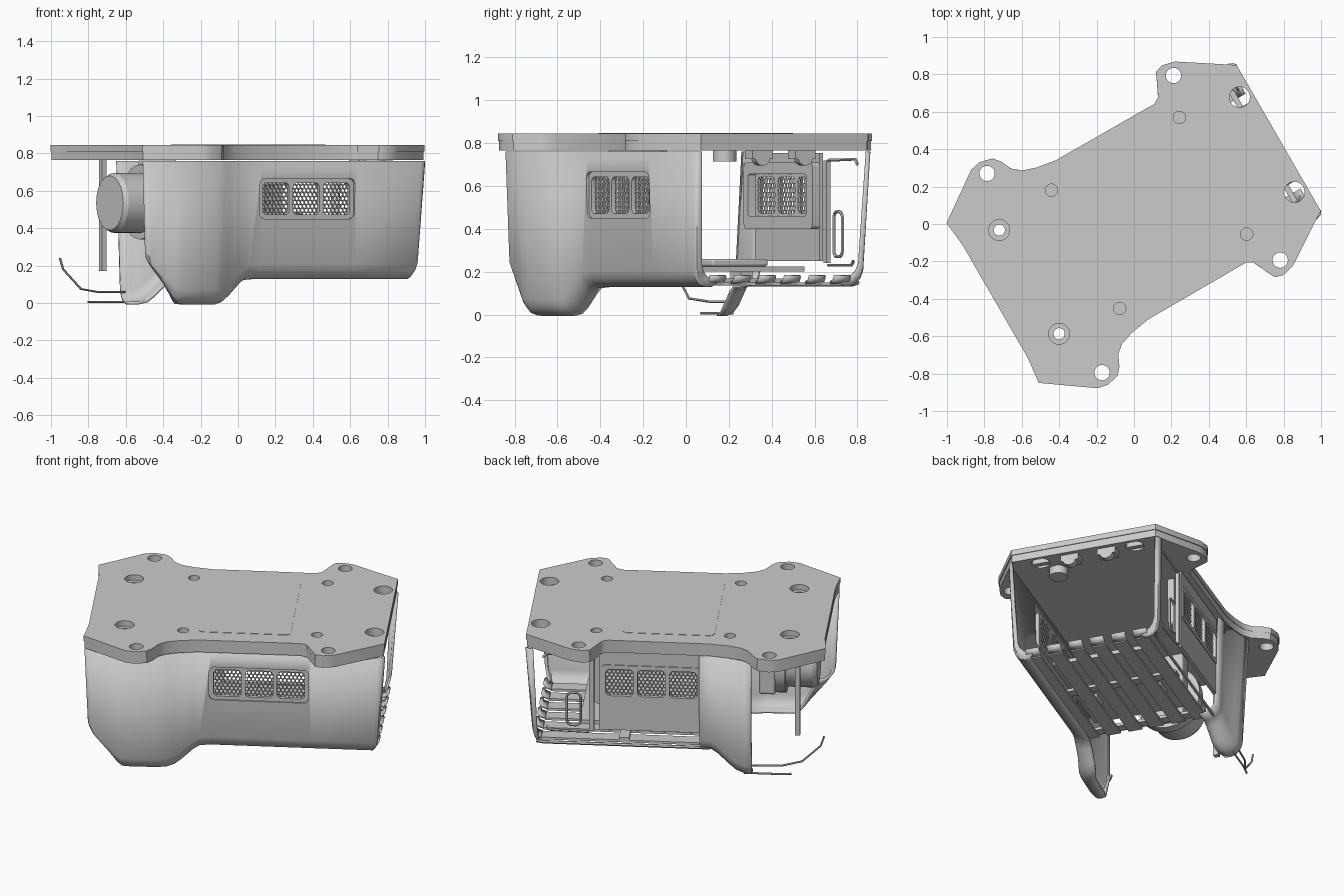
import bpy, bmesh, math
from mathutils import Matrix, Vector

if "Cube" in bpy.data.objects:
    bpy.data.objects.remove(bpy.data.objects["Cube"])

def material(name, c):
    m = bpy.data.materials.new(name)
    m.use_nodes = True
    m.diffuse_color = (c, c, c, 1)
    m.node_tree.nodes["Principled BSDF"].inputs["Base Color"].default_value = (c, c, c, 1)
    return m

GREY = material("housing grey", 0.6)
TURN = math.radians(30)          # the housing sits diagonally
parts = []

def add(name, mesh):
    ob = bpy.data.objects.new(name, mesh)
    bpy.context.collection.objects.link(ob)
    mesh.materials.clear()
    mesh.materials.append(GREY)
    ob.rotation_euler.z = TURN
    ob.location = Matrix.Rotation(TURN, 3, 'Z') @ Vector((0, 0.012, 0))
    parts.append(ob)
    return ob

def from_bmesh(name, bm):
    bmesh.ops.recalc_face_normals(bm, faces=bm.faces)
    mesh = bpy.data.meshes.new(name)
    bm.to_mesh(mesh)
    bm.free()
    return add(name, mesh)

def box(name, lo, hi, bevel=0):
    bm = bmesh.new()
    lo, hi = Vector(lo), Vector(hi)
    bmesh.ops.create_cube(bm, size=1, matrix=Matrix.Translation((lo + hi) / 2) @ Matrix.Diagonal((hi - lo).to_4d()))
    ob = from_bmesh(name, bm)
    if bevel:
        mod = ob.modifiers.new("Bevel", 'BEVEL')
        mod.width, mod.segments = bevel, 3
    return ob

def cylinder(name, start, end, r1, r2=None):
    start, end = Vector(start), Vector(end)
    axis = end - start
    mat = Matrix.Translation((start + end) / 2) @ axis.to_track_quat('Z', 'Y').to_matrix().to_4x4()
    bm = bmesh.new()
    bmesh.ops.create_cone(bm, cap_ends=True, segments=40, radius1=r1, radius2=r1 if r2 is None else r2,
                          depth=axis.length, matrix=mat)
    return from_bmesh(name, bm)

def curve_mesh(name, curve, mat=Matrix()):
    tmp = bpy.data.objects.new(name, curve)
    bpy.context.collection.objects.link(tmp)
    mesh = bpy.data.meshes.new_from_object(tmp.evaluated_get(bpy.context.evaluated_depsgraph_get()))
    bpy.data.objects.remove(tmp)
    mesh.transform(mat)
    return add(name, mesh)

def make_curve(name, loops, dims, closed):
    cu = bpy.data.curves.new(name, 'CURVE')
    cu.dimensions = dims
    for pts in loops:
        sp = cu.splines.new('POLY')
        sp.points.add(len(pts) - 1)
        for p, co in zip(sp.points, pts):
            p.co = (*co, 1) if len(co) == 3 else (*co, 0, 1)
        sp.use_cyclic_u = closed
    return cu

def slab(name, loops, low, high, mat=Matrix()):
    cu = make_curve(name, loops, '2D', True)
    cu.fill_mode = 'BOTH'
    cu.extrude = (high - low) / 2
    return curve_mesh(name, cu, mat @ Matrix.Translation((0, 0, (low + high) / 2)))

def wire(name, pts, radius=0.008, closed=False):
    cu = make_curve(name, [pts], '3D', closed)
    cu.bevel_depth, cu.bevel_resolution = radius, 1
    return curve_mesh(name, cu)

def circle(x, y, r, n=32):
    return [(x + r * math.cos(i * math.tau / n), y + r * math.sin(i * math.tau / n)) for i in range(n)]

def rounded(x0, x1, y0, y1, r):
    pts = []
    for k, (cx, cy) in enumerate(((x1 - r, y1 - r), (x0 + r, y1 - r), (x0 + r, y0 + r), (x1 - r, y0 + r))):
        pts += [(cx + r * math.cos((k + i / 5) * math.pi / 2), cy + r * math.sin((k + i / 5) * math.pi / 2)) for i in range(6)]
    return pts

# Top plate with four ears, two layers so the small holes stay blind
half = [(-.85, .35), (-.866, .493), (-.608, .675), (-.55, .687), (-.48, .67), (-.45, .635), (-.42, .572),
        (-.375, .535), (-.3, .51), (-.19, .492), (.415, .49), (.45, .51), (.51, .635), (.555, .648), (.625, .63), (.9, .45)]
outline = half + [(u, -w) for u, w in reversed(half)]
lower = [(u * .995, w * .993) for u, w in outline]
through, blind, counter = [], [], []
for s in (1, -1):
    through += [circle(-.545, s * .615, .041), circle(.58, s * .57, .041), circle(.828, s * .293, .055)]
    blind += [circle(-.292, s * .365, .033), circle(.495, s * .36, .033)]
    counter.append((-.64, s * .32))
wide = [circle(*c, .056) for c in counter]
narrow = [circle(*c, .03) for c in counter]
slab("top_plate", [outline] + through + blind + wide, .81, .845)
slab("top_plate_base", [lower] + through + narrow, .765, .81)
slab("top_panel", [rounded(-.2, .34, -.38, .38, .03)], .845, .847)
for s in (1, -1):
    box("plate_hole_clip", (.79, s * .293 - .05, .77), (.82, s * .293 + .05, .80))

# Side shell: nearly upright columns (u, w, lower edge), rounded in at the lower edge;
# the wall passes inside the ears and drops into a tapered leg
columns = [(.898, .445, .17), (.885, .463, .145), (.86, .472, .135), (.47, .472, .135), (-.12, .472, .135),
           (-.19, .476, .13), (-.23, .483, .105), (-.3, .50, .04), (-.34, .512, .01), (-.38, .528, 0), (-.43, .543, 0),
           (-.59, .548, 0), (-.655, .54, .003), (-.69, .533, .025), (-.835, .495, .175), (-.858, .48, .21)]

def shell(name, cols, side):
    bm = bmesh.new()
    grid = []
    for u, w, zb in cols:
        tuck = .02 + (.135 - min(zb, .135)) * .15     # legs lean in a little more
        lean = .055 * max(0, (u - .8) / .1)           # the open end slopes back
        turn = min(1, max(0, (-u - .6) / .25))        # the leg corner tucks in along its length
        rows = [(0, .76, 0), (tuck, zb + .07, .7), (tuck + .012, zb + .035, .85), (tuck + .035, zb + .01, 1),
                (tuck + .065, zb, 1), (tuck + .1, zb, 1)]
        grid.append([bm.verts.new((u - lean * k + turn * d, side * (w - d * (1 - turn * .5)), z)) for d, z, k in rows])
    for a, b in zip(grid, grid[1:]):
        for i in range(len(a) - 1):
            bm.faces.new((a[i], a[i + 1], b[i + 1], b[i]))
    ob = from_bmesh(name, bm)
    mod = ob.modifiers.new("Thickness", 'SOLIDIFY')
    mod.thickness, mod.offset = .014, 0
    return ob

def cut_vent(ob, side):
    cutter = box("vent_cutter", (-.13, side * .45 - .1, .45), (.455, side * .45 + .1, .665), .03)
    cutter.hide_render = True
    cutter.hide_viewport = True
    cutter.display_type = 'WIRE'
    mod = ob.modifiers.new("Vent", 'BOOLEAN')
    mod.operation, mod.object = 'DIFFERENCE', cutter

def upright(v):
    return Matrix.Translation((0, v, 0)) @ Matrix.Rotation(math.pi / 2, 4, 'X')

# Vent: three rounded windows with honeycomb mesh
def vent(side):
    spans = [(-.105 + .187 * i, .057 + .187 * i) for i in range(3)]
    slab("vent_frame", [rounded(-.135, .46, .445, .67, .03)] + [rounded(a, b, .472, .643, .025) for a, b in spans],
         -.012, .012, upright(side * .448))
    bm = bmesh.new()
    r = .014
    for a, b in spans:
        for j in range(9):
            for i in range(7):
                x, z = a + .008 + (i + j % 2 / 2) * r * math.sqrt(3), .475 + j * r * 1.5
                bm.faces.new([bm.verts.new((x + r * math.sin(k * math.pi / 3), side * .44, z + r * math.cos(k * math.pi / 3)))
                              for k in range(6)])
    bmesh.ops.remove_doubles(bm, verts=bm.verts, dist=.001)
    mod = from_bmesh("vent_mesh", bm).modifiers.new("Wire", 'WIREFRAME')
    mod.thickness = .009

cut_vent(shell("side_shell", columns, -1), -1)
shell("rear_flare", columns[4:11], 1)
shell("rear_corner_post", columns[:3], 1)
cut_vent(box("rear_panel", (-.13, .435, .25), (.47, .455, .755)), 1)
for s in (1, -1):
    vent(s)
slab("filter_frame", [rounded(-.14, .5, .4, .71, .02), rounded(-.1, .44, .46, .655, .01)], -.02, .02, upright(.4))

# Thin rim tracing the open side and the open foot
wire("rear_rim", [(.84, .43, .15), (.8, .42, .14), (-.18, .42, .14)], .01)
wire("foot_rim", [(-.85, .42, .24), (-.83, .42, .18), (-.72, .42, .075), (-.6, .46, .06), (-.42, .47, .06)], .006)
wire("foot_base_rim", [(-.66, .45, .006), (-.58, .46, .006), (-.38, .46, .006)], .006)
wire("latch_loop", [(u, .45, z) for u, z in rounded(.58, .66, .27, .48, .03)], .008, True)
box("latch_bar", (.5, .44, .24), (.53, .46, .72))
wire("latch_top", [(.53, .45, .72), (.78, .45, .725), (.8, .45, .7)], .008)
wire("latch_bottom", [(.53, .45, .23), (.76, .44, .23), (.78, .44, .25)], .008)

# Floor slats with upturned ends
for i in range(6):
    v = -.335 + i * .134
    box("floor_slat", (-.18, v - .042, .135), (.82, v + .042, .15))
    bm = bmesh.new()
    ends = [[bm.verts.new((u, v + s * .042, z)) for u, z in ((.82, .142), (.85, .153), (.865, .178))] for s in (-1, 1)]
    for k in range(2):
        bm.faces.new((ends[0][k], ends[0][k + 1], ends[1][k + 1], ends[1][k]))
    from_bmesh("slat_hook", bm).modifiers.new("Thickness", 'SOLIDIFY').thickness = .014
for u in (-.18, .3):
    box("floor_crossbar", (u, -.38, .15), (u + .06, .38, .168))

# Inner parts: board, drum, clips
box("inner_board", (-.12, -.3, .2), (.6, .28, .225))
box("board_block", (.1, -.1, .225), (.4, .2, .26), .01)
for s in (-1, 1):
    box("board_foot", (.1, s * .2 - .03, .15), (.2, s * .2 + .03, .2))
cylinder("hanging_drum", (.72, -.22, .715), (.72, -.22, .77), .055)
for v in (-.1, .13):
    cylinder("edge_clip", (.83, v, .735), (.87, v, .735), .04)
    box("edge_clip_arm", (.8, v - .055, .725), (.87, v + .055, .765))

# Lens unit at the open end, with its mount and a thin rod
box("lens_mount", (-.54, -.13, .36), (-.44, .13, .767), .015)
cylinder("lens_flange", (-.6, 0, .54), (-.54, 0, .54), .2)
cylinder("lens_barrel", (-.76, 0, .535), (-.6, 0, .535), .16)
cylinder("lens_cap", (-.76, 0, .535), (-.785, 0, .535), .16, .145)
box("hanging_rod", (-.695, .24, .17), (-.665, .27, .767))

bpy.ops.object.select_all(action='DESELECT')
for ob in parts:
    if not ob.hide_render:
        ob.select_set(True)
        bpy.context.view_layer.objects.active = ob
bpy.ops.object.shade_smooth_by_angle(angle=math.radians(32))
